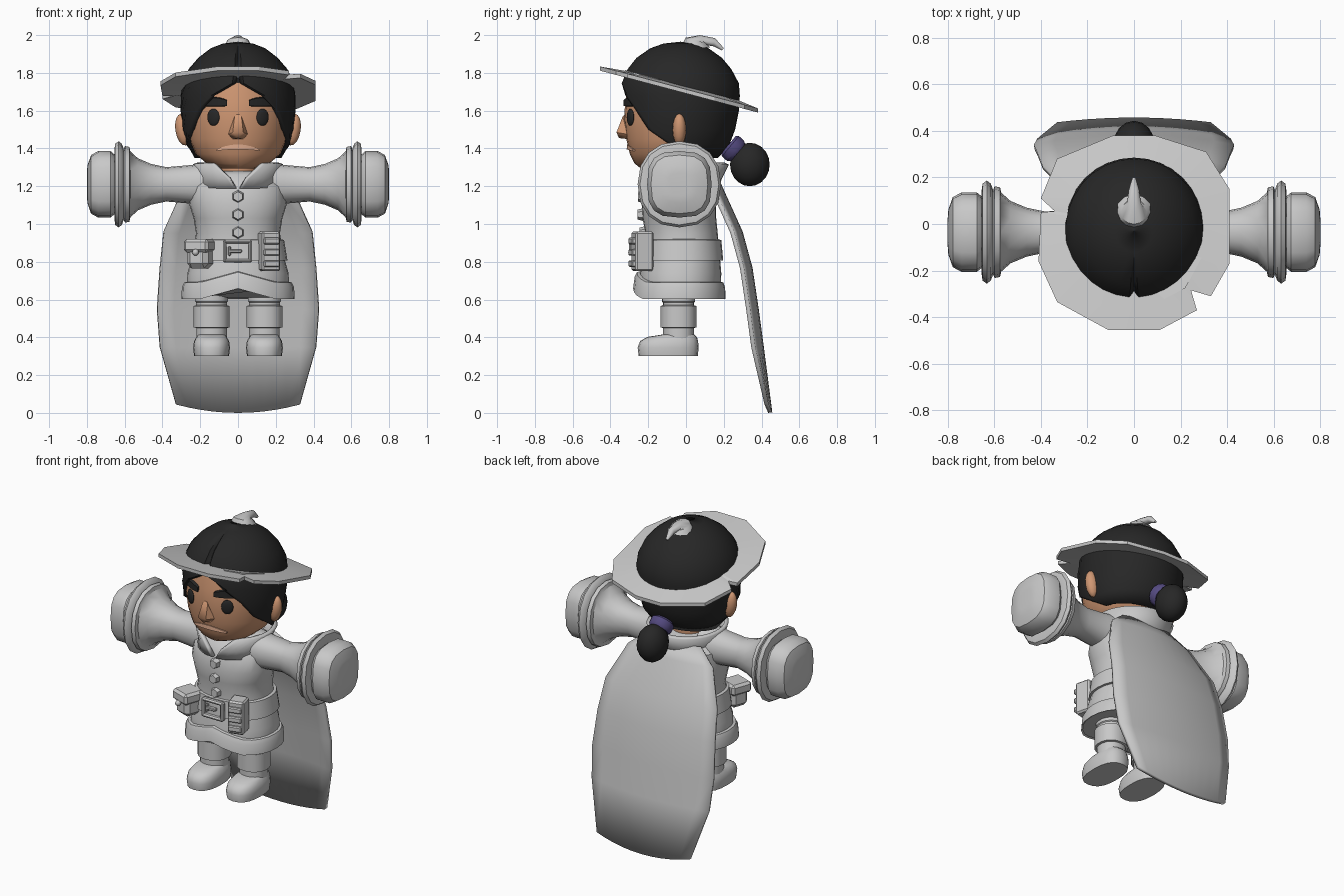
import bpy, bmesh, math
from math import sin, cos, radians, pi
from mathutils import Vector

if "Cube" in bpy.data.objects:
    bpy.data.objects.remove(bpy.data.objects["Cube"])


def material(name, rgb):
    m = bpy.data.materials.new(name)
    m.diffuse_color = (*rgb, 1)
    m.use_nodes = True
    m.node_tree.nodes["Principled BSDF"].inputs["Base Color"].default_value = m.diffuse_color
    return m


GREY = material("plain grey", (0.58, 0.58, 0.58))
BLACK = material("hair black", (0.02, 0.02, 0.02))
SKIN = material("warm skin", (0.63, 0.31, 0.17))
LIP = material("pale lip", (0.68, 0.38, 0.25))
PURPLE = material("purple band", (0.09, 0.07, 0.22))


def finish(name, bm, mat, angle=35, thick=0):
    bmesh.ops.remove_doubles(bm, verts=bm.verts, dist=0.0002)
    bmesh.ops.recalc_face_normals(bm, faces=bm.faces)
    me = bpy.data.meshes.new(name)
    bm.to_mesh(me)
    bm.free()
    me.materials.append(mat)
    ob = bpy.data.objects.new(name, me)
    bpy.context.collection.objects.link(ob)
    bpy.ops.object.select_all(action='DESELECT')
    ob.select_set(True)
    bpy.context.view_layer.objects.active = ob
    if angle:
        bpy.ops.object.shade_smooth_by_angle(angle=radians(angle))
    if thick:
        mod = ob.modifiers.new("thickness", 'SOLIDIFY')
        mod.thickness = thick
        mod.offset = -1
    return ob


def loft(name, rings, mat, closed=True, caps=True, angle=35, thick=0):
    """Skin a list of equally long point rows."""
    bm = bmesh.new()
    rows = [[bm.verts.new(p) for p in r] for r in rings]
    n = len(rows[0])
    for a, b in zip(rows, rows[1:]):
        for i in range(n if closed else n - 1):
            j = (i + 1) % n
            bm.faces.new((a[i], a[j], b[j], b[i]))
    if closed and caps:
        bm.faces.new(rows[0])
        bm.faces.new(rows[-1])
    return finish(name, bm, mat, angle, thick)


def power(v, p):
    return math.copysign(abs(v) ** (2 / p), v)


def ring(z, w, yf, yb, cx=0, n=28, p=2.0):
    """Horizontal oval from front depth yf to back depth yb."""
    c, d = (yf + yb) / 2, (yb - yf) / 2
    return [(cx + w * power(sin(2 * pi * i / n), p), c - d * power(cos(2 * pi * i / n), p), z)
            for i in range(n)]


def open_ring(z, w, yf, yb, start, n=28):
    """Oval with a gap at the front, start degrees to either side."""
    c, d = (yf + yb) / 2, (yb - yf) / 2
    ts = [start + 4 + (352 - 2 * start) * i / n for i in range(n + 1)]
    ts = [start] + ts + [360 - start]
    return [(w * sin(radians(t)), c - d * cos(radians(t)), z) for t in ts]


def tube(name, rings, mat, n=12):
    """Round tube in the x = 0 plane: y, z, radius, tilt from upright."""
    pts = []
    for y, z, r, a in rings:
        a = radians(a)
        pts.append([(r * cos(2 * pi * i / n), y + r * sin(2 * pi * i / n) * cos(a),
                     z - r * sin(2 * pi * i / n) * sin(a)) for i in range(n)])
    return loft(name, pts, mat)


def x_lathe(name, s, prof, p, n=16):
    rows = [[(s * x, -0.035 + r * 0.97 * power(cos(2 * pi * i / n), p),
              1.21 + r * power(sin(2 * pi * i / n), p)) for i in range(n)] for x, r in prof]
    return loft(name, rows, GREY)


def box(name, centre, size, mat=GREY, rot=0, bevel=0.008):
    bm = bmesh.new()
    bmesh.ops.create_cube(bm, size=1)
    bmesh.ops.scale(bm, vec=size, verts=bm.verts)
    if bevel:
        bmesh.ops.bevel(bm, geom=bm.edges[:], offset=bevel, segments=1, affect='EDGES')
    ob = finish(name, bm, mat, 20)
    ob.location, ob.rotation_euler = centre, (0, 0, rot)
    return ob


def ball(name, centre, scale, mat, rot=(0, 0, 0), u=16, v=10):
    bm = bmesh.new()
    bmesh.ops.create_uvsphere(bm, u_segments=u, v_segments=v, radius=1)
    bmesh.ops.scale(bm, vec=scale, verts=bm.verts)
    ob = finish(name, bm, mat, 60)
    ob.location, ob.rotation_euler = centre, rot
    return ob


# Head
HEAD = [(1.295, .09, -.24, .03), (1.32, .165, -.272, .1), (1.37, .225, -.297, .15),
        (1.45, .258, -.316, .2), (1.55, .272, -.328, .23), (1.65, .275, -.322, .23),
        (1.75, .255, -.30, .2)]
loft("head", [ring(*r) for r in HEAD], SKIN)
loft("neck", [ring(z, .1, -.13, .07) for z in (1.2, 1.32)], SKIN)


def face_y(x, z):
    for a, b in zip(HEAD, HEAD[1:]):
        if a[0] <= z <= b[0]:
            t = (z - a[0]) / (b[0] - a[0])
            w, f, k = [a[i] + (b[i] - a[i]) * t for i in (1, 2, 3)]
            return (f + k) / 2 - (k - f) / 2 * math.sqrt(max(0, 1 - (x / w) ** 2))


# Hair cap with a pointed hairline and a parting groove
HAIR = [(1.35, .235, -.20, .17, 102), (1.42, .275, -.29, .23, 78), (1.5, .295, -.335, .26, 57),
        (1.6, .305, -.345, .28, 42), (1.68, .304, -.348, .285, 24), (1.745, .295, -.342, .28, 2),
        (1.82, .262, -.31, .24, 0), (1.88, .21, -.262, .19, 0), (1.93, .145, -.19, .12, 0),
        (1.955, .08, -.12, .06, 0), (1.965, .001, -.031, -.029, 0)]
rows = [open_ring(*h) for h in HAIR]
for r in rows[5:9]:
    for i in (0, -1):
        r[i] = (r[i][0], r[i][1] + .025, r[i][2])
loft("hair", rows, BLACK, closed=False, thick=.035, angle=40)

# Face details
for s in (1, -1):
    ball("eye", (s * .13, face_y(.13, 1.565) - .001, 1.565), (.036, .012, .045), BLACK, (0, 0, s * .48))
    brow = []
    for i in range(7):
        x = .058 + .13 * i / 6
        h = .013 + .014 * sin(pi * (i + .8) / 7.5)
        z = 1.64 + .006 * sin(pi * i / 6)
        y = face_y(x, z)
        brow.append([(s * x, y + .01, z - h), (s * x, y - .015, z - h * .8),
                     (s * x, y - .015, z + h * .8), (s * x, y + .01, z + h)])
    loft("eyebrow", brow, BLACK)
    ball("ear", (s * .29, -.035, 1.5), (.042, .036, .085), SKIN, (0, s * .15, 0), 12, 8)
bm = bmesh.new()
for p in [(0, -.32, 1.585), (-.018, -.335, 1.57), (.018, -.335, 1.57), (-.028, -.368, 1.485),
          (.028, -.368, 1.485), (-.052, -.31, 1.475), (.052, -.31, 1.475), (0, -.355, 1.455),
          (-.03, -.31, 1.45), (.03, -.31, 1.45), (0, -.25, 1.5)]:
    bm.verts.new(p)
bmesh.ops.convex_hull(bm, input=bm.verts)
finish("nose", bm, SKIN, 50)
lip = []
for i in range(-5, 6):
    x, k = i * .023, 1 - (i / 5) ** 2
    y = face_y(x, 1.4)
    lo, hi = 1.387 + .008 * k, 1.394 + .027 * k
    lip.append([(x, y + .015, lo), (x, y - .01, lo), (x, y - .008, hi), (x, y + .015, hi)])
loft("mouth", lip, LIP)

# Ponytail
tube("hair_band", [(.225, 1.42, .06, 130), (.235, 1.412, .072, 130), (.262, 1.388, .072, 130),
                   (.275, 1.377, .06, 130)], PURPLE, 14)
ball("ponytail", (0, .338, 1.315), (.09, .105, .115), BLACK)

# Tilted hat brim with chipped edge
EDGE = [(-.11, -.455), (.11, -.455), (.27, -.37), (.245, -.285), (.33, -.31), (.41, -.17),
        (.41, .15), (.31, .31), (.09, .38), (-.09, .38), (-.33, .28), (-.40, .11),
        (-.34, .055), (-.40, .05), (-.41, -.16), (-.33, -.335)]


def tilt(x, y, h):
    return (x, y, 1.835 - .265 * (y + .46) + h)


inner = [Vector(p).normalized() * .265 for p in EDGE]
brim = [[tilt(*p, .018) for p in inner], [tilt(*p, 0) for p in EDGE],
        [tilt(*p, -.022) for p in EDGE], [tilt(*p, -.012) for p in inner]]
loft("hat_brim", brim + [brim[0]], GREY, caps=False, angle=20)
PATCH = [(.1, -.295), (.13, -.322), (.22, -.275), (.29, -.145), (.245, -.13), (.19, -.23)]
loft("brim_patch", [[tilt(*p, h) for p in PATCH] for h in (.0, .016)], GREY, angle=20)
tube("hat_spike", [(.05, 1.935, .078, 0), (.053, 1.972, .056, 15), (.088, 1.974, .03, 60),
                   (.15, 1.962, .022, 100), (.195, 1.925, .008, 130)], GREY)


# Coat, hem and belt
def lift(r, amount):
    """Raise the front middle of a ring."""
    return [(x, y, z + amount * max(0, 1 - abs(x) / .2) * (y < 0)) for x, y, z in r]


loft("coat", [ring(*r, p=2.2) for r in
              [(.68, .27, -.245, .185), (.74, .268, -.245, .187), (.82, .245, -.225, .18),
               (.95, .222, -.215, .168), (1.03, .235, -.23, .16), (1.11, .26, -.235, .16),
               (1.2, .255, -.215, .165), (1.26, .19, -.18, .14), (1.28, .12, -.14, .08)]], GREY)
loft("coat_hem", [lift(ring(*r, p=2.2), .055) for r in
                  [(.61, .29, -.272, .2), (.603, .30, -.28, .21), (.665, .297, -.272, .207),
                   (.69, .285, -.26, .198), (.695, .26, -.24, .18)]], GREY, angle=25)
loft("belt", [ring(*r, p=2.2) for r in
              [(.805, .235, -.22, .175), (.808, .262, -.24, .197), (.915, .244, -.232, .187),
               (.92, .225, -.21, .165)]], GREY, angle=25)
loft("collar", [open_ring(*r) for r in
                [(1.19, .195, -.222, .15, 2), (1.245, .185, -.23, .165, 12),
                 (1.325, .215, -.235, .205, 34)]], GREY, closed=False, thick=.025)

# Buckle, buttons and pouches
for x in (-.07, .065):
    box("buckle_side", (x, -.25, .856), (.02, .035, .12))
for z in (.805, .907):
    box("buckle_bar", (0, -.25, z), (.15, .034, .02))
box("buckle_prong", (-.015, -.25, .856), (.07, .025, .018), bevel=.004)
box("buckle_post", (-.045, -.25, .856), (.014, .025, .05), bevel=.004)
for z, y in ((1.145, -.235), (1.05, -.238), (.955, -.225)):
    bm = bmesh.new()
    bmesh.ops.create_cone(bm, cap_ends=True, segments=6, radius1=.036, radius2=.026, depth=.04)
    ob = finish("button", bm, GREY, 20)
    ob.location, ob.rotation_euler = (0, y, z), (pi / 2, 0, 0)
box("round_pouch", (-.2, -.215, .83), (.12, .12, .13), rot=-.35, bevel=.025)
box("round_pouch_flap", (-.202, -.218, .885), (.14, .14, .07), rot=-.35, bevel=.015)
ball("pouch_stud", (-.225, -.288, .85), (.018, .018, .018), GREY, u=8, v=6)
box("tall_pouch", (.165, -.23, .855), (.1, .1, .21), rot=.25, bevel=.01)
for z in (.79, .85, .91):
    box("pouch_strip", (.172, -.262, z), (.085, .07, .035), rot=.25, bevel=.006)

# Arms, legs and boots
for s in (1, -1):
    x_lathe("sleeve", s, [(.12, .12), (.25, .102), (.38, .091), (.46, .108), (.53, .138),
                          (.57, .175), (.575, .198), (.598, .203), (.605, .188), (.615, .215),
                          (.632, .228), (.65, .215), (.655, .18), (.645, .12)], 2.25)
    x_lathe("fist", s, [(.63, .12), (.65, .155), (.675, .176), (.74, .176), (.778, .155),
                        (.797, .10), (.8, .06)], 2.9)
    loft("leg", [ring(z, r, -.04 - r, -.04 + r, s * .14, 18, 2.2) for z, r in
                 [(.38, .082), (.45, .082), (.452, .096), (.565, .096), (.57, .083),
                  (.585, .083), (.59, .088), (.72, .088)]], GREY)
    loft("boot", [ring(*r, s * .14, 20, 2.5) for r in
                  [(.3, .092, -.25, .062), (.345, .098, -.256, .067), (.38, .093, -.243, .064),
                   (.402, .08, -.205, .058), (.414, .072, -.13, .045), (.416, .05, -.09, .02)]],
         GREY, angle=45)

# Cape
CAPE = [(1.26, .165, .19), (1.17, .205, .30), (.96, .30, .395), (.77, .352, .415),
        (.55, .385, .43), (.35, .412, .415), (.003, .457, .33)]
cape = []
for k, (z, y, w) in enumerate(CAPE):
    cape.append([(w * u / 5, y - .045 * (u / 5) ** 2 * (k < 6) - .02 * (u / 5) ** 2 * (k == 6),
                  z + (.045 * (u / 5) ** 2 if k == 6 else 0)) for u in range(-5, 6)])
loft("cape", cape, GREY, closed=False, thick=.022, angle=40)
